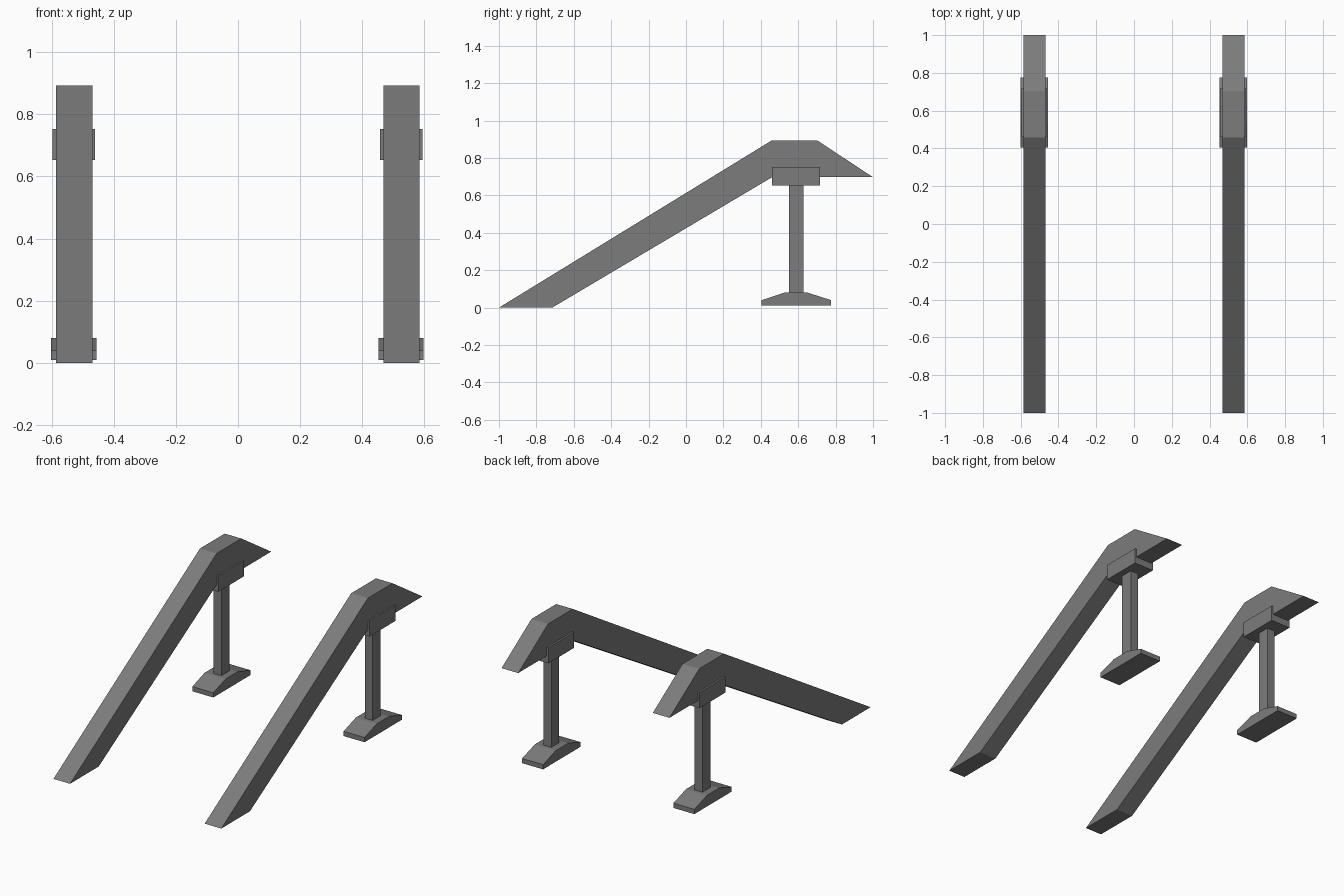
import bpy
import bmesh

cube = bpy.data.objects.get("Cube")
if cube:
    bpy.data.objects.remove(cube, do_unlink=True)

grey = bpy.data.materials.new("steel_grey")
grey.use_nodes = True
colour = (0.2, 0.2, 0.2, 1)
grey.diffuse_color = colour
grey.node_tree.nodes["Principled BSDF"].inputs["Base Color"].default_value = colour


def extrude_profile(name, profile, x, width):
    """Extrude a (y, z) outline along x, centred on x."""
    bm = bmesh.new()
    face = bm.faces.new([bm.verts.new((x - width / 2, y, z)) for y, z in profile])
    moved = bmesh.ops.extrude_face_region(bm, geom=[face], use_keep_orig=True)["geom"]
    verts = [v for v in moved if isinstance(v, bmesh.types.BMVert)]
    bmesh.ops.translate(bm, verts=verts, vec=(width, 0, 0))
    bmesh.ops.recalc_face_normals(bm, faces=bm.faces)
    mesh = bpy.data.meshes.new(name)
    bm.to_mesh(mesh)
    bm.free()
    mesh.materials.append(grey)
    obj = bpy.data.objects.new(name, mesh)
    bpy.context.collection.objects.link(obj)


def box(y0, y1, z0, z1):
    return [(y0, z0), (y1, z0), (y1, z1), (y0, z1)]


# Outlines of the parts, seen from the side
ramp = [(-1, 0), (-0.715, 0), (0.46, 0.697), (1, 0.697), (0.703, 0.893), (0.457, 0.893)]
foot = [(0.405, 0.01), (0.776, 0.01), (0.776, 0.04), (0.65, 0.08), (0.527, 0.08), (0.405, 0.04)]
bracket = box(0.46, 0.717, 0.653, 0.752)
post = box(0.55, 0.629, 0.075, 0.66)

# Two identical ramps side by side
for side, x in (("right", -0.527), ("left", 0.526)):
    extrude_profile(side + "_ramp", ramp, x, 0.116)
    extrude_profile(side + "_bracket", bracket, x - 0.001, 0.137)
    extrude_profile(side + "_post", post, x - 0.001, 0.055)
    extrude_profile(side + "_foot", foot, x + 0.0005 - 0.002, 0.146)
